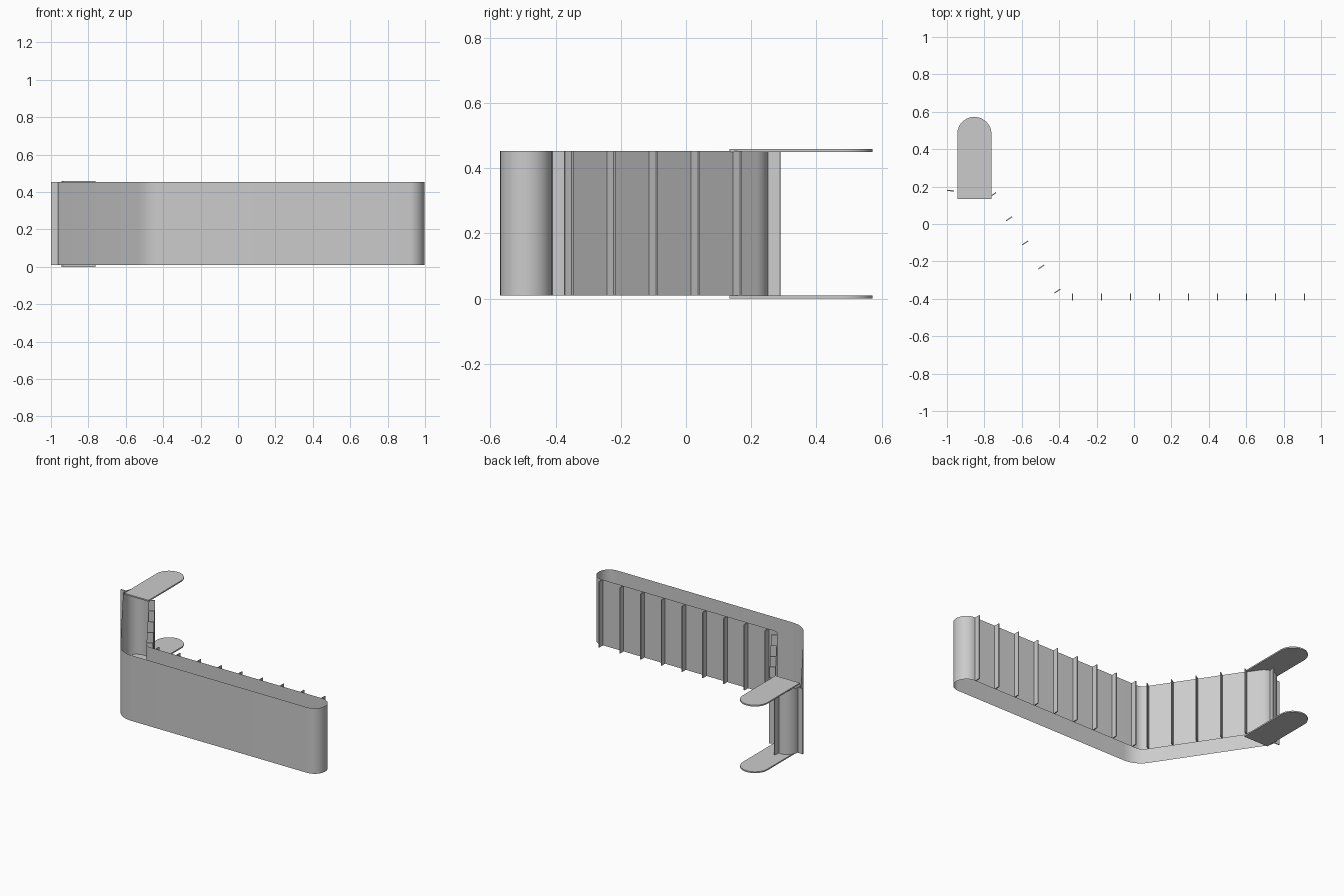
import bpy, bmesh
from math import sin, cos, pi, radians, atan2
from mathutils import Vector

if "Cube" in bpy.data.objects:
    bpy.data.objects.remove(bpy.data.objects["Cube"])

Z0, Z1 = 0.01, 0.453
SLOPE = Vector((-0.555, 0.832)).normalized()
NORM = Vector((SLOPE.y, -SLOPE.x))          # inner-side normal of the sloped run
R = 0.08
TAIL, HEAD = Vector((0.916, -0.49)), Vector((-0.883, 0.173))


def finish(bm, name, smooth=False):
    bmesh.ops.recalc_face_normals(bm, faces=bm.faces)
    me = bpy.data.meshes.new(name)
    bm.to_mesh(me)
    bm.free()
    ob = bpy.data.objects.new(name, me)
    bpy.context.collection.objects.link(ob)
    if smooth:
        bpy.context.view_layer.objects.active = ob
        ob.select_set(True)
        bpy.ops.object.shade_smooth_by_angle(angle=radians(30))
        ob.select_set(False)
    return ob


def arc(c, r, a0, a1, n):
    return [Vector((c[0] + r * cos(a0 + (a1 - a0) * i / n),
                    c[1] + r * sin(a0 + (a1 - a0) * i / n))) for i in range(n + 1)]


def bend(x, y, r, n):
    # rounded corner between the straight and sloped runs, straight side first
    turn = atan2(SLOPE.y, -SLOPE.x)
    t = r * sin(turn / 2) / cos(turn / 2)
    return arc((x + t, y + r), r, -pi / 2, -pi / 2 - turn, n)


def extrude_loop(pts, z0, z1, name, caps, smooth):
    bm = bmesh.new()
    lo = [bm.verts.new((p.x, p.y, z0)) for p in pts]
    hi = [bm.verts.new((p.x, p.y, z1)) for p in pts]
    for i in range(len(pts)):
        j = (i + 1) % len(pts)
        bm.faces.new((lo[i], lo[j], hi[j], hi[i]))
    if caps:
        bm.faces.new(lo[::-1])
        bm.faces.new(hi)
    return finish(bm, name, smooth)


# Belt: open-sided closed loop around tail roller, bend and head roller
a = atan2(NORM.y, NORM.x)
k = -SLOPE.x / SLOPE.y
corner = lambda side, y: (HEAD.x + side * R / NORM.x) + (HEAD.y - y) * k
loop = (arc(TAIL, R, -pi / 2, pi / 2, 20)
        + bend(corner(1, -0.41), -0.41, 0.06, 8)
        + arc(HEAD, R, a, a + pi, 20)
        + bend(corner(-1, -0.57), -0.57, 0.16, 8)[::-1])
extrude_loop(loop, Z0, Z1, "belt", False, True)


# Cleats: thin upright slats standing out from the carrying side
def cleat(base, n, idx):
    n = n.normalized()
    t = Vector((-n.y, n.x)) * 0.003
    tip = base + n * 0.038
    extrude_loop([base - t, tip - t, tip + t, base + t], Z0, Z1,
                 f"cleat_{idx:02d}", True, False)


bases = [(Vector((0.911 - 0.155 * i, -0.41)), Vector((0, 1))) for i in range(9)]
top = HEAD + NORM * R
bases += [(top - SLOPE * (0.085 + 0.155 * i), NORM) for i in range(5)]
for ang in (80, 177):
    n = Vector((cos(radians(ang)), sin(radians(ang))))
    bases.append((HEAD + n * R, n))
for i, (b, n) in enumerate(bases):
    cleat(b, n, i)

# Head brackets: round-ended plates above and below the belt
plate = [Vector((-0.945, 0.133)), Vector((-0.762, 0.133))]
plate += arc((-0.8535, 0.481), 0.0915, 0, pi, 24)
for name, z in (("lower_bracket", 0.003), ("upper_bracket", 0.453)):
    extrude_loop(plate, z - 0.003, z + 0.006, name, True, True)
